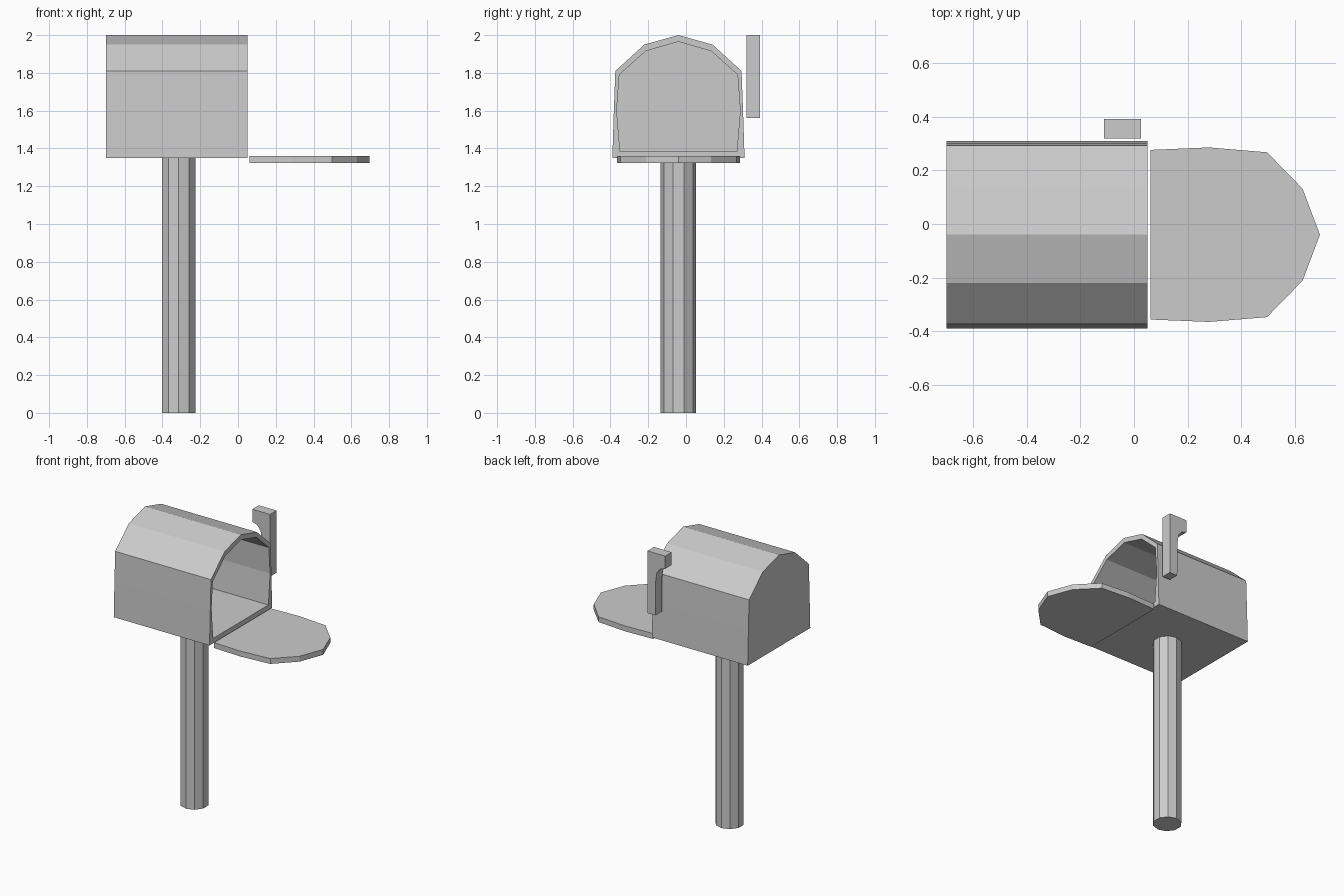
import bpy, bmesh
from mathutils import Vector

if "Cube" in bpy.data.objects:
    bpy.data.objects.remove(bpy.data.objects["Cube"])

CY = -0.04  # centre line of box, door and post


def loft(name, rings):
    """Closed solid through a series of matching point rings, capped at both ends."""
    bm = bmesh.new()
    loops = [[bm.verts.new(p) for p in ring] for ring in rings]
    n = len(loops[0])
    for a, b in zip(loops, loops[1:]):
        for i in range(n):
            j = (i + 1) % n
            bm.faces.new((a[i], a[j], b[j], b[i]))
    bm.faces.new(loops[0][::-1])
    bm.faces.new(loops[-1])
    bmesh.ops.recalc_face_normals(bm, faces=bm.faces)
    mesh = bpy.data.meshes.new(name)
    bm.to_mesh(mesh)
    bm.free()
    obj = bpy.data.objects.new(name, mesh)
    bpy.context.collection.objects.link(obj)
    return obj


def mirrored(half):
    """Half outline (offset, height), bottom to peak, mirrored about the centre line."""
    return half + [(-o, h) for o, h in reversed(half[:-1])]


# Box: arched shell, hollow and open at the +x end
outer = mirrored([(0.35, 1.35), (0.342, 1.6), (0.334, 1.81), (0.18, 1.95), (0, 2.0)])
inner = mirrored([(0.309, 1.385), (0.327, 1.6), (0.313, 1.79), (0.174, 1.915), (0, 1.965)])


def section(profile, x):
    return [Vector((x, CY + o, z)) for o, z in profile]


loft("box_shell", [section(outer, -0.70), section(outer, 0.05),
                   section(inner, 0.05), section(inner, -0.67)])

# Door: folded down flat in front of the opening
door = mirrored([(0.317, 0.062), (0.326, 0.28), (0.308, 0.497), (0.172, 0.63), (0, 0.695)])
loft("door", [[Vector((x, CY + o, z)) for o, x in door] for z in (1.323, 1.361)])

# Flag: upright arm with a head pointing to the back of the box
flag = [(0.027, 1.56), (0.027, 2.0), (-0.112, 2.0), (-0.112, 1.91),
        (-0.075, 1.90), (-0.047, 1.865), (-0.037, 1.80), (-0.035, 1.56)]
loft("flag", [[Vector((x, y, z)) for x, z in flag] for y in (0.32, 0.393)])

# Post: ten-sided column
bpy.ops.mesh.primitive_cylinder_add(vertices=10, radius=0.094, depth=1.35,
                                    location=(-0.314, CY, 0.675))
bpy.context.object.name = "post"
